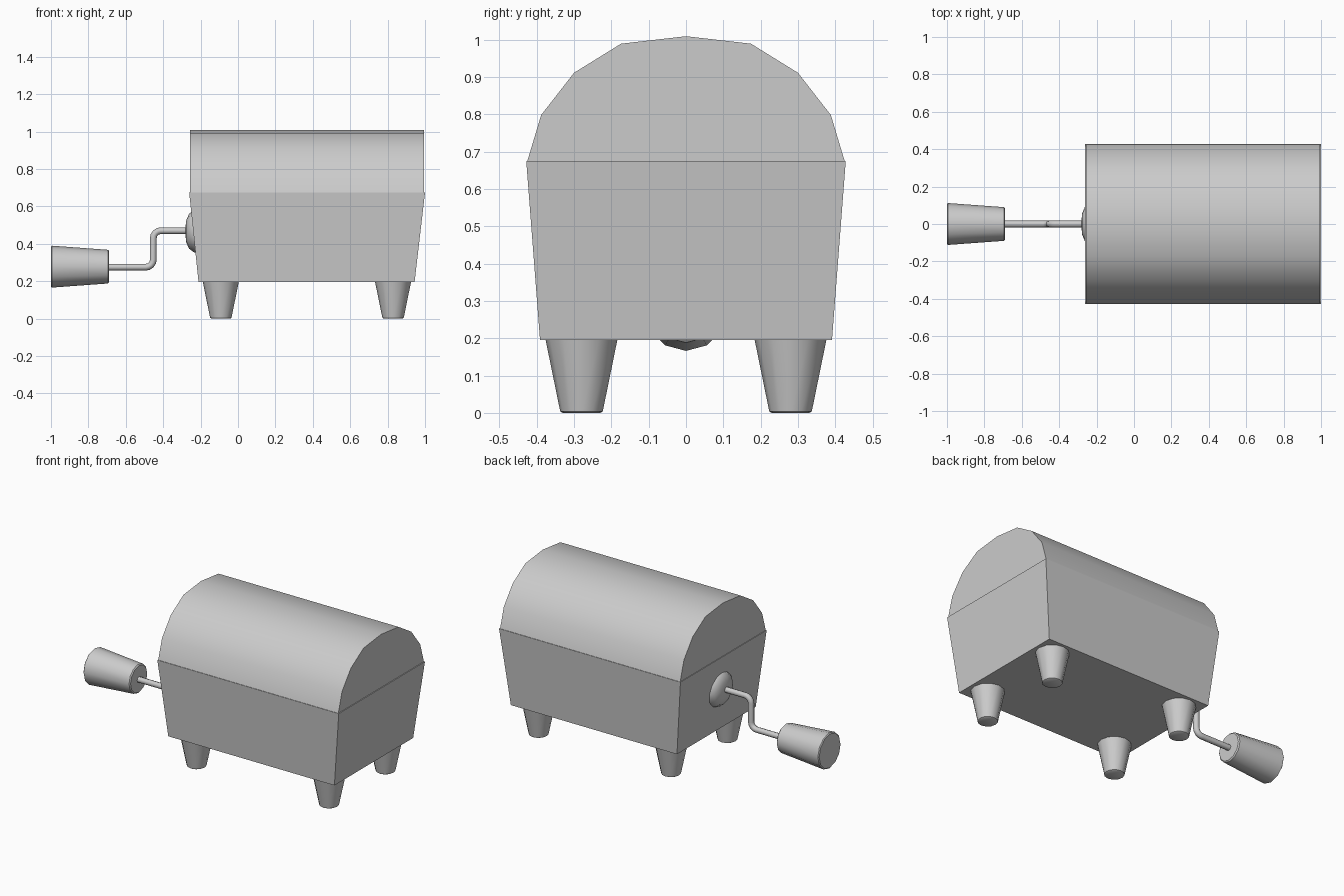
import bpy, bmesh, math
from mathutils import Vector

if "Cube" in bpy.data.objects:
    bpy.data.objects.remove(bpy.data.objects["Cube"])


def finish(name, bm, smooth=True):
    bmesh.ops.recalc_face_normals(bm, faces=bm.faces[:])
    mesh = bpy.data.meshes.new(name)
    bm.to_mesh(mesh)
    bm.free()
    obj = bpy.data.objects.new(name, mesh)
    bpy.context.collection.objects.link(obj)
    if smooth:
        bpy.ops.object.select_all(action='DESELECT')
        obj.select_set(True)
        bpy.context.view_layer.objects.active = obj
        bpy.ops.object.shade_smooth_by_angle(angle=math.radians(40))
    return obj


def loft(name, rings, smooth=True):
    """Skin matching rings of points and cap both ends."""
    bm = bmesh.new()
    rings = [[bm.verts.new(p) for p in ring] for ring in rings]
    for a, b in zip(rings, rings[1:]):
        n = len(a)
        for i in range(n):
            j = (i + 1) % n
            bm.faces.new((a[i], a[j], b[j], b[i]))
    bm.faces.new(rings[0])
    bm.faces.new(rings[-1])
    return finish(name, bm, smooth)


def lathe(name, profile, centre, axis, sides=12):
    """Rings of (position along axis, radius) around the z or x axis."""
    cx, cy, cz = centre
    rings = []
    for t, r in profile:
        ring = []
        for i in range(sides):
            a = 2 * math.pi * i / sides
            u, v = r * math.cos(a), r * math.sin(a)
            ring.append((cx + u, cy + v, t) if axis == 'z' else (t, cy + u, cz + v))
        rings.append(ring)
    return loft(name, rings)


def rectangle(x0, x1, hy, z):
    return [(x0, -hy, z), (x1, -hy, z), (x1, hy, z), (x0, hy, z)]


# Tapered box
loft("body", [rectangle(-0.211, 0.944, 0.391, 0.195),
              rectangle(-0.261, 1.0, 0.428, 0.675)], smooth=False)

# Barrel lid
half = [(0.425, 0.675), (0.388, 0.798), (0.30, 0.911), (0.174, 0.989)]
arch = half + [(0, 1.009)] + [(-y, z) for y, z in reversed(half)]
loft("lid", [[(x, y, z) for y, z in arch] for x in (-0.257, 0.995)])

# Four tapered legs
for xname, x in (("left", -0.092), ("right", 0.829)):
    for yname, y in (("front", -0.28), ("back", 0.28)):
        lathe(f"{yname}_{xname}_leg",
              [(0, 0.05), (0.004, 0.057), (0.2, 0.097)], (x, y, 0), 'z')

# Domed crank mount
lathe("crank_mount", [(-0.215, 0.115), (-0.235, 0.113), (-0.262, 0.093),
                      (-0.277, 0.058), (-0.281, 0.02)], (0, 0, 0.467), 'x')

# Bent crank rod with rounded corners
corners = [Vector(p) for p in ((-0.23, 0, 0.47), (-0.453, 0, 0.47),
                               (-0.453, 0, 0.275), (-0.72, 0, 0.275))]
path = [corners[0]]
for prev, c, nxt in zip(corners, corners[1:], corners[2:]):
    d0, d1 = (prev - c).normalized() * 0.04, (nxt - c).normalized() * 0.04
    for k in range(5):
        a = math.pi / 2 * k / 4
        path.append(c + d0 * (1 - math.sin(a)) + d1 * (1 - math.cos(a)))
path.append(corners[-1])
curve = bpy.data.curves.new("crank_rod", 'CURVE')
curve.dimensions = '3D'
curve.bevel_depth = 0.018
curve.bevel_resolution = 2
curve.use_fill_caps = True
spline = curve.splines.new('POLY')
spline.points.add(len(path) - 1)
for pt, co in zip(spline.points, path):
    pt.co = (*co, 1)
spline.use_smooth = True
rod = bpy.data.objects.new("crank_rod", curve)
bpy.context.collection.objects.link(rod)

# Flared crank handle
lathe("crank_handle", [(-1.0, 0.106), (-0.995, 0.112), (-0.695, 0.09),
                       (-0.689, 0.083)], (0, 0, 0.278), 'x')
